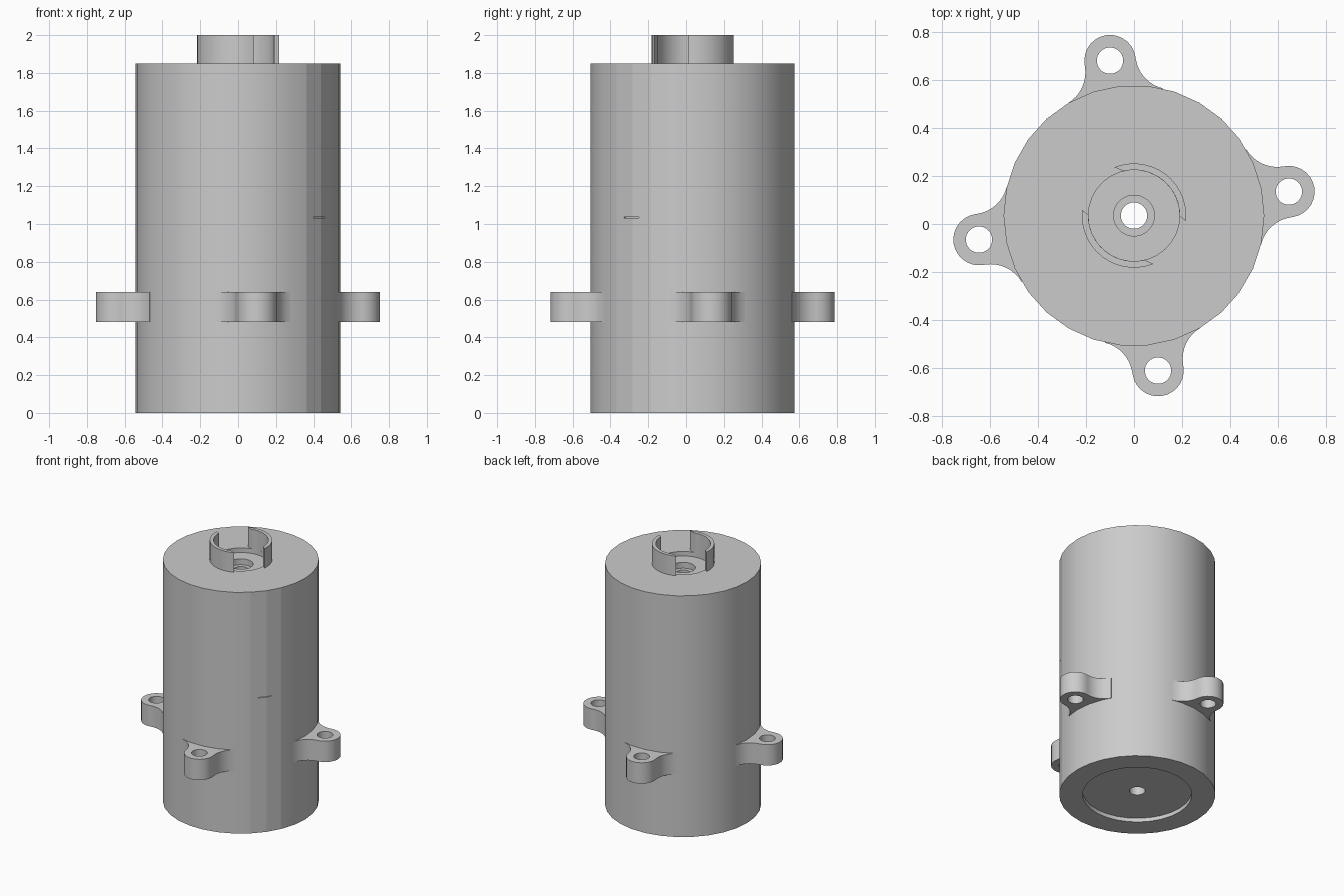
import bpy, bmesh
from math import cos, sin, pi, radians, sqrt, atan2, degrees
from mathutils import Vector, Matrix

cube = bpy.data.objects.get("Cube")
if cube:
    bpy.data.objects.remove(cube, do_unlink=True)

CENTRE_Y = 0.035
BODY_R = 0.543

grey = bpy.data.materials.new("plain grey")
grey.use_nodes = True
grey.diffuse_color = (0.6, 0.6, 0.6, 1)
grey.node_tree.nodes["Principled BSDF"].inputs["Base Color"].default_value = (0.6, 0.6, 0.6, 1)


def add_object(name, mesh):
    mesh.name = name
    mesh.materials.clear()
    mesh.materials.append(grey)
    mesh.shade_smooth()
    mesh.set_sharp_from_angle(angle=radians(32))
    obj = bpy.data.objects.new(name, mesh)
    obj.location.y = CENTRE_Y
    bpy.context.collection.objects.link(obj)
    return obj


def arc(cx, cy, r, start, end, steps):
    """Points along an arc, angles in degrees."""
    angles = [radians(start + (end - start) * i / steps) for i in range(steps + 1)]
    return [(cx + r * cos(a), cy + r * sin(a)) for a in angles]


def plate_mesh(loops, z0, z1):
    """Extrude closed outlines; inner outlines become holes."""
    curve = bpy.data.curves.new("outline", "CURVE")
    curve.dimensions = "2D"
    curve.fill_mode = "BOTH"
    curve.extrude = (z1 - z0) / 2
    for pts in loops:
        spline = curve.splines.new("POLY")
        spline.points.add(len(pts) - 1)
        for point, (x, y) in zip(spline.points, pts):
            point.co = (x, y, 0, 1)
        spline.use_cyclic_u = True
    helper = bpy.data.objects.new("outline", curve)
    bpy.context.collection.objects.link(helper)
    mesh = bpy.data.meshes.new_from_object(helper)
    bpy.data.objects.remove(helper, do_unlink=True)
    bm = bmesh.new()
    bm.from_mesh(mesh)
    bmesh.ops.remove_doubles(bm, verts=bm.verts, dist=0.0001)
    bmesh.ops.translate(bm, verts=bm.verts, vec=(0, 0, (z0 + z1) / 2))
    bmesh.ops.recalc_face_normals(bm, faces=bm.faces)
    bm.to_mesh(mesh)
    bm.free()
    return mesh


# Body: turned profile with a through bore, top counterbore and base recess
profile = [(0.055, 0.03), (0.38, 0.03), (0.38, 0), (BODY_R, 0), (BODY_R, 1.85),
           (0.19, 1.85), (0.19, 1.815), (0.085, 1.815), (0.085, 1.77), (0.055, 1.77)]
bm = bmesh.new()
verts = [bm.verts.new((r, 0, z)) for r, z in profile]
edges = [bm.edges.new((verts[i - 1], verts[i])) for i in range(len(verts))]
bmesh.ops.spin(bm, geom=verts + edges, cent=(0, 0, 0), axis=(0, 0, 1),
               angle=2 * pi, steps=30, use_merge=True)
bmesh.ops.remove_doubles(bm, verts=bm.verts, dist=0.0001)
bmesh.ops.recalc_face_normals(bm, faces=bm.faces)
mesh = bpy.data.meshes.new("body")
bm.to_mesh(mesh)
bm.free()
body = add_object("body", mesh)

# Flat facets on the front left of the body
for face in mesh.polygons:
    c = face.center
    if c.xy.length > 0.5 and abs(face.normal.z) < 0.1 and -48 < degrees(atan2(c.y, c.x)) < -24:
        face.use_smooth = False

# Hairline slot in those facets
bm = bmesh.new()
turn = Matrix.Rotation(radians(-37), 4, "Z")
bmesh.ops.create_cube(bm, size=1, matrix=turn @ Matrix.Translation((BODY_R, 0, 1.035))
                      @ Matrix.Diagonal((0.04, 0.1, 0.004, 1)))
mesh = bpy.data.meshes.new("slot_cutter")
bm.to_mesh(mesh)
bm.free()
cutter = add_object("slot_cutter", mesh)
cutter.hide_render = True
cutter.hide_set(True)
cutter.display_type = "WIRE"
slot = body.modifiers.new("slot", "BOOLEAN")
slot.operation = "DIFFERENCE"
slot.solver = "EXACT"
slot.object = cutter

# Mounting lugs: rounded tip, hole, and fillets blending into the body
LUG_U, LUG_R, FILLET = 0.653, 0.107, 0.15
side = LUG_R + FILLET
fillet_u = sqrt((BODY_R + FILLET) ** 2 - side ** 2)
meet = degrees(atan2(-side, -fillet_u)) + 360
upper = arc(fillet_u, side, FILLET, 270, meet, 8)
outline = arc(LUG_U, 0, LUG_R, -90, 90, 14) + upper + [(0.42, 0.16), (0.42, -0.16)]
outline += [(u, -v) for u, v in reversed(upper)]
hole = arc(LUG_U, 0, 0.055, 0, 345, 23)
lug_mesh = plate_mesh([outline, hole], 0.48, 0.64)
for i, name in enumerate(("left", "back", "right", "front")):
    lug = add_object(name + "_lug", lug_mesh.copy())
    lug.rotation_euler.z = radians(8.8 + 90 * i)

# Collar: two curved walls with slanted ends
wall = arc(0, 0, 0.217, -6, 112, 14) + arc(0, 0, 0.19, 103, -1, 12)
wall_mesh = plate_mesh([wall], 1.815, 2.0)
for i, name in enumerate(("back_collar_wall", "front_collar_wall")):
    part = add_object(name, wall_mesh.copy())
    part.rotation_euler.z = pi * i
